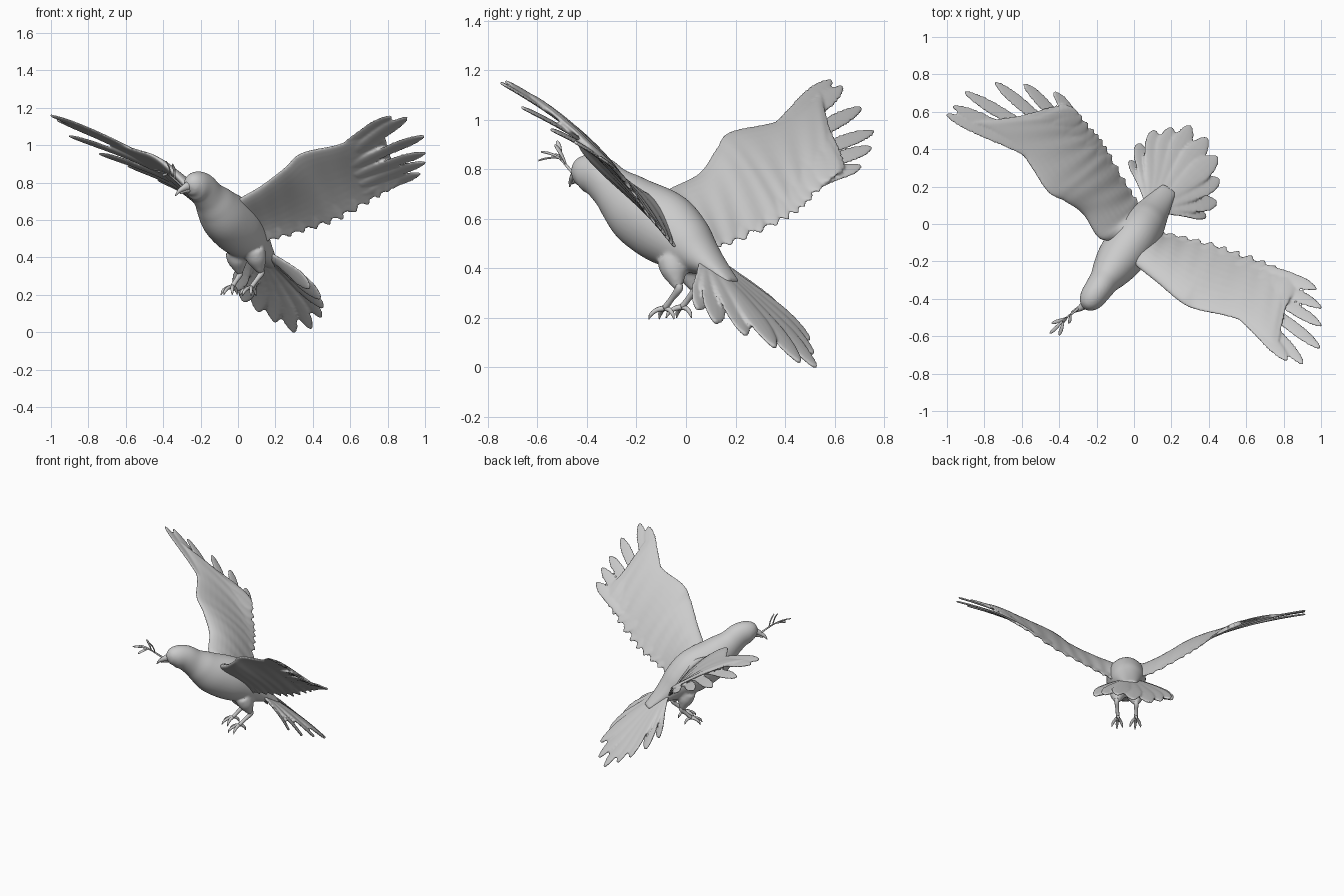
import bpy, bmesh, math
from mathutils import Vector as V

if "Cube" in bpy.data.objects:
    bpy.data.objects.remove(bpy.data.objects["Cube"])

SIDE = V((0.817, -0.576, 0))      # the bird's left
FWD = V((-0.576, -0.817, 0))      # the bird's heading


def spline(pts, t):
    """Catmull-Rom through pts, t in 0..len-1"""
    n = len(pts)
    i = min(int(t), n - 2)
    f = t - i
    b, c = pts[i], pts[i + 1]
    a = pts[i - 1] if i > 0 else b * 2 - c
    d = pts[i + 2] if i + 2 < n else c * 2 - b
    return (b * 2 + (c - a) * f + (a * 2 - b * 5 + c * 4 - d) * f * f
            + (b * 3 - a - c * 3 + d) * f ** 3) * 0.5


def loft(bm, rings):
    rows = [[bm.verts.new(p) for p in r] for r in rings]
    n = len(rows[0])
    faces = [bm.faces.new(rows[0][::-1]), bm.faces.new(rows[-1])]
    for a, b in zip(rows, rows[1:]):
        for j in range(n):
            k = (j + 1) % n
            faces.append(bm.faces.new((a[j], a[k], b[k], b[j])))
    bmesh.ops.recalc_face_normals(bm, faces=faces)


def finish(bm, name, voxel=0, smooth=5):
    for f in bm.faces:
        f.smooth = True
    me = bpy.data.meshes.new(name)
    bm.to_mesh(me)
    bm.free()
    ob = bpy.data.objects.new(name, me)
    bpy.context.collection.objects.link(ob)
    if voxel:                     # fuse overlapping pieces into one soft skin
        m = ob.modifiers.new("fuse", "REMESH")
        m.mode = "VOXEL"
        m.voxel_size = voxel
        m.use_smooth_shade = True
        s = ob.modifiers.new("soften", "SMOOTH")
        s.factor = .5
        s.iterations = smooth
    return ob


def tube(bm, pts, radii, steps=6, sides=12):
    """Tube through pts; each radius is (vertical, lateral)"""
    pts = [V(p) for p in pts]
    rad = [V((r[0], r[1], 0)) if isinstance(r, tuple) else V((r, r, 0)) for r in radii]
    rings = []
    total = (len(pts) - 1) * steps
    for i in range(total + 1):
        t = i / steps
        p, r = spline(pts, t), spline(rad, t)
        tan = (spline(pts, min(t + .05, len(pts) - 1)) - spline(pts, max(t - .05, 0))).normalized()
        s = (SIDE - tan * SIDE.dot(tan)).normalized()
        u = s.cross(tan)
        rings.append([p + s * (math.cos(a) * max(r.y, .001)) + u * (math.sin(a) * max(r.x, .001))
                      for a in (2 * math.pi * j / sides for j in range(sides))])
    loft(bm, rings)


def feather(bm, root, tip, normal, width, bow=0.01, base=0.5, thick=0.006, tilt=.08):
    d = tip - root
    s = d.cross(normal).normalized()
    n = s.cross(d).normalized()
    rings = []
    for u in (0, .12, .25, .4, .55, .68, .78, .86, .92, .96, .985, 1):
        w = width * (base + (1 - base) * min(1, u * 1.4))
        w *= math.sqrt(max(.02, 1 - max(0, (u - .62) / .38) ** 2))
        c = root + d * u + n * (bow * 4 * u * (1 - u))
        h = thick * (1 - .15 * u)
        rings.append([c + s * (w * math.cos(a)) + n * (h * math.sin(a) - tilt * w * math.cos(a))
                      for a in (math.pi * j / 6 for j in range(12))])
    loft(bm, rings)


def wing(name, lead, trail, tips):
    L, T = [V(p) for p in lead], [V(p) for p in trail]
    tips = [V(p) for p in tips]
    last = len(L) - 1
    bm = bmesh.new()

    def normal(t):
        a, b = max(t - .2, 0), min(t + .2, last)
        mid = lambda q: spline(L, q) + spline(T, q)
        n = (mid(b) - mid(a)).cross(spline(T, t) - spline(L, t)).normalized()
        return n if n.z > 0 else -n

    # cambered arm and hand
    rings = []
    for i in range(last * 8 + 1):
        t = i / 8
        l, c, n = spline(L, t), spline(T, t) - spline(L, t), normal(t)
        f = t / last
        cam = .028 * (1 - .7 * f)
        thick = .034 * (1 - f) ** .8 + .006
        ring = []
        for j in range(28):
            a = 2 * math.pi * j / 28
            v = .5 - .5 * math.cos(a)
            ripple = .003 * math.sin(t * 9 + v * 4) * v
            y = math.sin(a) * thick * (1.25 - v)
            ring.append(l + c * v + n * (cam * 4 * v * (1 - v) + y + ripple))
        rings.append(ring)
    loft(bm, rings)
    # secondary feathers along the trailing edge
    for k in range(13):
        t = 1 + k * (last - 1.5) / 12
        t2 = min(t + .25, last)
        n = normal(t)
        root = spline(L, t).lerp(spline(T, t), .45) + n * (.022 * (1 - .7 * t / last))
        tr = spline(T, t2)
        feather(bm, root, tr + (tr - root) * .07, n, .042, .006)
    # primary feathers
    for k, tip in enumerate(tips):
        n = normal(last - .5)
        root = L[5].lerp(T[5], .1 + .8 * k / (len(tips) - 1)) + n * .006
        feather(bm, root, tip, n, .043, .01, .8, .0075)
    return finish(bm, name, .0065, 6)


wing("left_wing",
     [(-.06, -.13, .67), (0, -.21, .71), (.12, -.31, .78), (.25, -.42, .88),
      (.34, -.46, .96), (.55, -.51, 1.01), (.70, -.605, 1.09), (.765, -.66, 1.12)],
     [(.06, .02, .49), (.13, -.04, .49), (.25, -.07, .515), (.40, -.105, .56),
      (.55, -.155, .615), (.70, -.21, .70), (.81, -.265, .77), (.85, -.29, .80)],
     [(.82, -.73, 1.155), (.905, -.75, 1.15), (.995, -.665, 1.05),
      (1.003, -.545, .96), (1.003, -.45, .91), (.975, -.35, .85)])
wing("right_wing",
     [(-.06, -.07, .67), (-.18, -.08, .71), (-.27, .05, .78), (-.37, .12, .88),
      (-.465, .175, .95), (-.60, .37, .995), (-.77, .505, 1.07), (-.86, .54, 1.11)],
     [(.06, .05, .49), (.02, .11, .49), (-.04, .21, .515), (-.12, .35, .58),
      (-.18, .44, .635), (-.23, .50, .69), (-.30, .58, .77), (-.35, .62, .80)],
     [(-1.005, .585, 1.16), (-.97, .63, 1.135), (-.905, .705, 1.05),
      (-.745, .757, .955), (-.59, .75, .89), (-.43, .705, .815)])

# body with neck and head, along the heading
prof = [(-.452, .775, .012, .012), (-.44, .779, .045, .04), (-.405, .785, .074, .066),
        (-.35, .77, .085, .075), (-.30, .725, .092, .083), (-.25, .68, .115, .105),
        (-.18, .62, .14, .125), (-.08, .56, .148, .13), (0, .50, .122, .115),
        (.06, .45, .083, .092), (.12, .403, .045, .07), (.19, .345, .012, .045)]
bm = bmesh.new()
tube(bm, [(.705 * y + .055, y, z) for y, z, _, _ in prof], [(a, b) for _, _, a, b in prof], 6, 32)

# thighs blend into the body
LEGS = (("left_leg", (.085, -.06, .44), (.125, -.03, .315), (.07, -.085, .24)),
        ("right_leg", (-.01, .0, .43), (.01, .035, .31), (-.03, -.015, .245)))
for _, thigh, knee, _ in LEGS:
    th, kn = V(thigh), V(knee)
    tube(bm, [th, th.lerp(kn, .4), th.lerp(kn, .75), kn], [.06, .054, .032, .014], 5, 14)
finish(bm, "body", .009, 8)

# beak, upper and lower
bm = bmesh.new()
tube(bm, [(-.25, -.42, .787), (-.283, -.447, .775), (-.315, -.463, .755), (-.335, -.47, .73)],
     [(.032, .03), (.02, .018), (.011, .010), .003])
tube(bm, [(-.25, -.42, .768), (-.283, -.443, .757), (-.31, -.458, .742)], [.022, .013, .003])
finish(bm, "beak")

# twig with leaves held in the beak
bm = bmesh.new()
tube(bm, [(-.285, -.44, .765), (-.32, -.47, .80), (-.36, -.50, .835), (-.385, -.52, .85)],
     [.007, .006, .005, .003], 4, 8)
for root, tip in (((-.375, -.51, .845), (-.45, -.585, .87)), ((-.375, -.51, .845), (-.40, -.595, .835)),
                  ((-.36, -.50, .835), (-.385, -.52, .915)), ((-.34, -.485, .82), (-.35, -.53, .90)),
                  ((-.36, -.50, .835), (-.44, -.53, .86))):
    feather(bm, V(root), V(tip), V((.3, -.2, 1)), .011, .006, .4, .004)
finish(bm, "twig")

# fanned tail
bm = bmesh.new()
fan = [(-.015, .34, .225), (.03, .43, .165), (.11, .50, .11), (.20, .515, .055), (.30, .525, 0),
       (.39, .46, .02), (.445, .36, .08), (.455, .24, .13), (.44, .12, .18), (.385, .045, .235)]
for i, p in enumerate(fan):
    e = abs(i - 4.5)
    root = V((.115, .105, .425)) + SIDE * ((i - 4.5) * .012)
    n = (V(p) - root).cross(SIDE)
    n = (n if n.z > 0 else -n).normalized()
    feather(bm, root - n * (.002 * e), V(p), n, .066 if 0 < i < 9 else .055, .012, .4, .01, .05)
finish(bm, "tail", .0065, 5)

# shanks with three front toes and a hind toe
for name, _, knee, foot in LEGS:
    bm = bmesh.new()
    kn, ft = V(knee), V(foot)
    tube(bm, [kn + V((0, 0, .02)), kn, kn.lerp(ft, .5), ft], [.016, .016, .012, .013], 5, 14)
    for a, ln in ((-.6, .065), (0, .08), (.6, .065), (math.pi, .045)):
        d = FWD * math.cos(a) + SIDE * math.sin(a)
        tube(bm, [ft, ft + d * ln * .5 + V((0, 0, -.008)), ft + d * ln * .85 + V((0, 0, -.025)),
                  ft + d * ln + V((0, 0, -.045))], [.012, .010, .008, .002], 3, 8)
    finish(bm, name)
